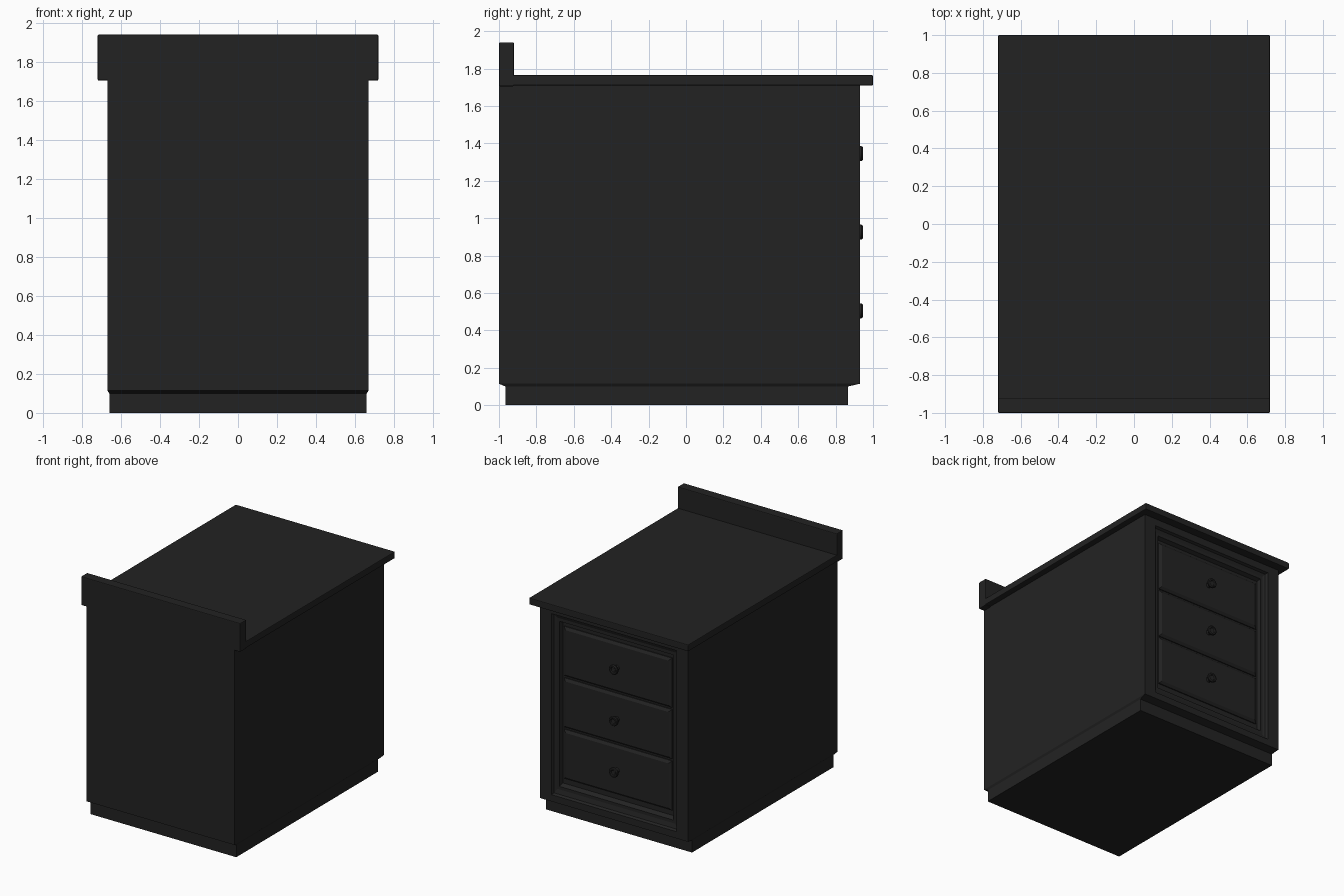
import bpy, bmesh, math
from mathutils import Matrix

if "Cube" in bpy.data.objects:
    bpy.data.objects.remove(bpy.data.objects["Cube"], do_unlink=True)

black = bpy.data.materials.new("charcoal black")
black.use_nodes = True
COLOUR = (0.0165, 0.0165, 0.0165, 1)
black.diffuse_color = COLOUR
black.node_tree.nodes["Principled BSDF"].inputs["Base Color"].default_value = COLOUR


def finish(name, bm, smooth=False):
    bmesh.ops.recalc_face_normals(bm, faces=bm.faces)
    mesh = bpy.data.meshes.new(name)
    bm.to_mesh(mesh)
    bm.free()
    mesh.materials.append(black)
    obj = bpy.data.objects.new(name, mesh)
    bpy.context.collection.objects.link(obj)
    if smooth:
        bpy.ops.object.select_all(action='DESELECT')
        obj.select_set(True)
        bpy.context.view_layer.objects.active = obj
        bpy.ops.object.shade_smooth_by_angle(angle=math.radians(35))
    return obj


def box(name, x, y0, y1, z0, z1, bevel=0.0):
    """Box centred on x with half width x and optional softened edges."""
    bm = bmesh.new()
    bmesh.ops.create_cube(bm, size=1)
    bmesh.ops.scale(bm, vec=(2 * x, y1 - y0, z1 - z0), verts=bm.verts)
    bmesh.ops.translate(bm, vec=(0, (y0 + y1) / 2, (z0 + z1) / 2), verts=bm.verts)
    if bevel:
        bmesh.ops.bevel(bm, geom=bm.edges[:], offset=bevel, segments=2,
                        profile=0.5, affect='EDGES')
    return finish(name, bm)


def loft(bm, rings):
    """Join successive four-corner rings with quads; returns the ring verts."""
    vs = [[bm.verts.new(p) for p in ring] for ring in rings]
    for a, b in zip(vs, vs[1:]):
        for i in range(4):
            j = (i + 1) % 4
            bm.faces.new((a[i], a[j], b[j], b[i]))
    return vs


def flat_ring(x, y0, y1, z):
    return [(-x, y0, z), (x, y0, z), (x, y1, z), (-x, y1, z)]


def upright_ring(x, z0, z1, y):
    return [(-x, y, z0), (x, y, z0), (x, y, z1), (-x, y, z1)]


# Plinth, countertop and upstand
box("plinth", 0.66, -0.965, 0.865, 0, 0.105)
box("countertop", 0.72, -1, 1, 1.71, 1.765, 0.006)
box("upstand", 0.72, -1, -0.92, 1.705, 1.94, 0.006)

# Cabinet carcass with sloped underside and a stepped, moulded drawer recess
bm = bmesh.new()
shell = loft(bm, [flat_ring(0.66, -0.965, 0.865, 0.10),
                  flat_ring(0.67, -1, 0.93, 0.115),
                  flat_ring(0.67, -1, 0.93, 1.712)])
bm.faces.new(shell[0])
bm.faces.new(shell[-1])
drawer_side = [f for f in bm.faces
               if all(abs(v.co.y - 0.93) < 1e-4 for v in f.verts)]
bmesh.ops.delete(bm, geom=drawer_side, context='FACES_ONLY')
recess = loft(bm, [upright_ring(0.67, 0.115, 1.712, 0.93),
                   upright_ring(0.565, 0.17, 1.65, 0.93),
                   upright_ring(0.555, 0.18, 1.64, 0.91),
                   upright_ring(0.535, 0.215, 1.615, 0.90),
                   upright_ring(0.515, 0.24, 1.59, 0.90),
                   upright_ring(0.505, 0.26, 1.575, 0.87)])
bm.faces.new(recess[-1])
bmesh.ops.remove_doubles(bm, verts=bm.verts, dist=1e-4)
finish("cabinet_body", bm)

# Three drawer fronts with chamfered rims, each with a dished round knob
KNOB = [(0.022, 0.0), (0.020, 0.022), (0.034, 0.030), (0.040, 0.038),
        (0.040, 0.048), (0.034, 0.055), (0.024, 0.055), (0.018, 0.049), (0, 0.048)]
for name, z in (("bottom", 0.505), ("middle", 0.925), ("top", 1.345)):
    bm = bmesh.new()
    front = loft(bm, [upright_ring(0.488, z - 0.203, z + 0.203, 0.865),
                      upright_ring(0.488, z - 0.203, z + 0.203, 0.878),
                      upright_ring(0.465, z - 0.182, z + 0.182, 0.892)])
    bm.faces.new(front[0])
    bm.faces.new(front[-1])
    finish(name + "_drawer_front", bm)

    bm = bmesh.new()
    verts = [bm.verts.new((r, h, 0)) for r, h in KNOB]
    edges = [bm.edges.new(pair) for pair in zip(verts, verts[1:])]
    bmesh.ops.spin(bm, geom=verts + edges, cent=(0, 0, 0), axis=(0, 1, 0),
                   angle=2 * math.pi, steps=24, use_merge=True)
    bmesh.ops.remove_doubles(bm, verts=bm.verts, dist=1e-5)
    bm.transform(Matrix.Translation((0, 0.891, z)))
    finish(name + "_knob", bm, smooth=True)
